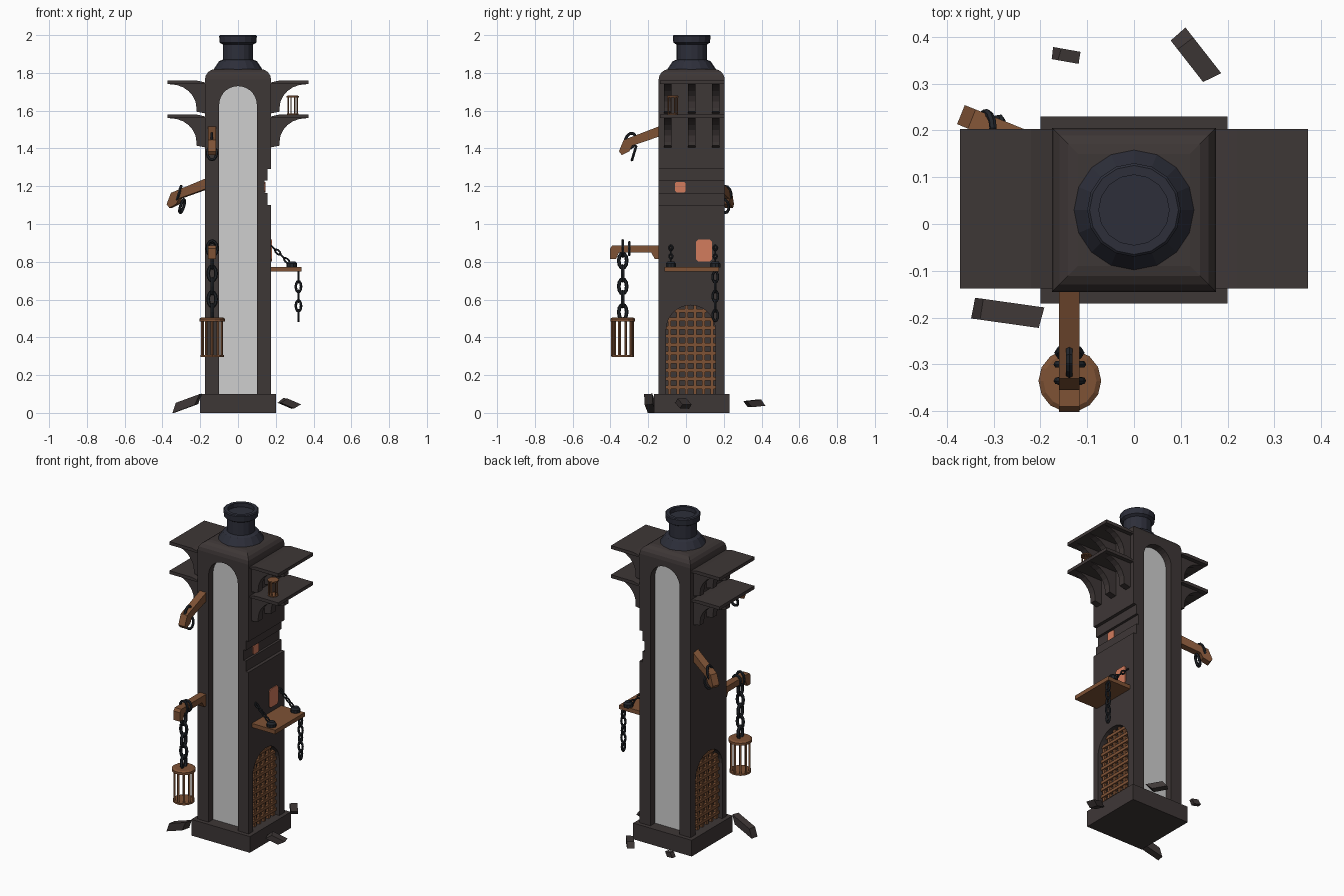
import bpy, bmesh, random
from math import sin, cos, pi, radians, sqrt
from mathutils import Vector, Matrix

random.seed(4)
if bpy.data.objects.get("Cube"):
    bpy.data.objects.remove(bpy.data.objects["Cube"])


def material(name, rgb):
    m = bpy.data.materials.new(name)
    m.use_nodes = True
    m.diffuse_color = (*rgb, 1)
    m.node_tree.nodes["Principled BSDF"].inputs["Base Color"].default_value = (*rgb, 1)
    return m


stone = material("dark stone", (0.048, 0.038, 0.037))
wood = material("brown wood", (0.21, 0.085, 0.036))
iron = material("black iron", (0.016, 0.019, 0.024))
slate = material("blue slate", (0.026, 0.028, 0.042))
glass = material("pale glass", (0.62, 0.62, 0.62))
glow = material("coral window", (0.65, 0.2, 0.11))

CY, HALF = 0.03, 0.175          # tower centre and half width


def finish(bm, name, mat):
    bmesh.ops.recalc_face_normals(bm, faces=bm.faces)
    me = bpy.data.meshes.new(name)
    bm.to_mesh(me)
    bm.free()
    me.materials.append(mat)
    ob = bpy.data.objects.new(name, me)
    bpy.context.collection.objects.link(ob)
    return ob


def add_box(bm, lo, hi):
    lo, hi = Vector(lo), Vector(hi)
    mat = Matrix.Translation((lo + hi) / 2) @ Matrix.Diagonal((*(hi - lo), 1))
    return bmesh.ops.create_cube(bm, size=1, matrix=mat)


def box(name, lo, hi, mat):
    bm = bmesh.new()
    add_box(bm, lo, hi)
    return finish(bm, name, mat)


def prism(name, pts, axis, a, b, mat, xform=Matrix()):
    """Extrude a (u, z) outline along x or y from a to b."""
    bm = bmesh.new()
    put = (lambda u, z, t: (t, u, z)) if axis == "x" else (lambda u, z, t: (u, t, z))
    ends = [[bm.verts.new(put(u, z, t)) for u, z in pts] for t in (a, b)]
    for ring in ends:
        bm.faces.new(ring)
    n = len(pts)
    for i in range(n):
        j = (i + 1) % n
        bm.faces.new((ends[0][i], ends[0][j], ends[1][j], ends[1][i]))
    bm.transform(xform)
    return finish(bm, name, mat)


def arch(centre, half, z0, z1, n=14):
    spring = z1 - half
    curve = [(centre + half * cos(pi * i / n), spring + half * sin(pi * i / n)) for i in range(n + 1)]
    return [(centre + half, z0)] + curve + [(centre - half, z0)]


def lathe(bm, profile, centre, sides):
    rings = [[bm.verts.new((centre[0] + r * cos(2 * pi * k / sides),
                            centre[1] + r * sin(2 * pi * k / sides), z))
              for k in range(sides)] for r, z in profile]
    for lo, hi in zip(rings, rings[1:]):
        for k in range(sides):
            j = (k + 1) % sides
            bm.faces.new((lo[k], lo[j], hi[j], hi[k]))
    bm.faces.new(rings[0])
    bm.faces.new(rings[-1])


def add_link(bm, centre, along, twist, length, width, wire=0.008):
    """One oval chain link whose long axis follows a direction."""
    turn = Vector(along).to_track_quat("Z", "Y").to_matrix().to_4x4()
    xf = Matrix.Translation(centre) @ turn @ Matrix.Rotation(twist, 4, "Z")
    n, m = 12, 6
    rings = []
    for i in range(n):
        a = 2 * pi * i / n
        ring = []
        for k in range(m):
            b = 2 * pi * k / m
            d = wire * cos(b)
            ring.append(bm.verts.new(xf @ Vector(((width / 2 - wire + d) * cos(a), wire * sin(b),
                                                  (length / 2 - wire + d) * sin(a)))))
        rings.append(ring)
    for i in range(n):
        p, q = rings[i], rings[(i + 1) % n]
        for k in range(m):
            j = (k + 1) % m
            bm.faces.new((p[k], p[j], q[j], q[k]))


def chain(name, start, end, count, width, wire, twist=0):
    start, end = Vector(start), Vector(end)
    step = (end - start) / count
    bm = bmesh.new()
    for i in range(count):
        add_link(bm, start + step * (i + 0.5), step, twist + i * pi / 2,
                 step.length + wire * 3, width, wire)
    return finish(bm, name, iron)


# Tower body with a rounded top
bm = bmesh.new()
add_box(bm, (-HALF, CY - HALF, 0.05), (HALF, CY + HALF, 1.82))
top = [e for e in bm.edges if all(v.co.z > 1.8 for v in e.verts)]
bmesh.ops.bevel(bm, geom=top, offset=0.055, segments=4, profile=0.5, affect="EDGES")
body = finish(bm, "tower_body", stone)

# Openings: arched window recesses, gate recesses, worn courses
cutters = [box("cut_course", (0.155, -1, 1.10), (1, 1, 1.29), stone),
           box("cut_course_deep", (0.14, -1, 1.165), (1, 1, 1.23), stone)]
for s in (-1, 1):
    cutters.append(prism("cut_window", arch(0, 0.1, 0.1, 1.73), "y", CY + s * 0.125, CY + s * 0.3, stone))
    cutters.append(prism("cut_gate", arch(CY - 0.005, 0.13, 0.1, 0.57), "x", s * 0.13, s * 0.3, stone))
bpy.context.view_layer.objects.active = body
for c in cutters:
    mod = body.modifiers.new("cut", "BOOLEAN")
    mod.object, mod.solver = c, "EXACT"
    bpy.ops.object.modifier_apply(modifier=mod.name)
    bpy.data.objects.remove(c)

box("base_plinth", (-0.2, CY - 0.2, 0), (0.2, CY + 0.2, 0.1), stone)

# Tall glass panes and gate lattices
for s, side in ((-1, "front"), (1, "back")):
    prism(side + "_glass", arch(0, 0.1, 0.1, 1.73), "y", CY + s * 0.12, CY + s * 0.13, glass)
for s, side in ((-1, "right"), (1, "left")):
    bm = bmesh.new()
    c, w, spring = CY - 0.005, 0.13, 0.44
    for i in range(6):
        u = (i - 2.5) * 0.045
        z1 = spring + sqrt(w * w - u * u)
        add_box(bm, (s * 0.142 - 0.008, c + u - 0.009, 0.1), (s * 0.142 + 0.008, c + u + 0.009, z1))
    for i in range(10):
        z = 0.135 + i * 0.045
        h = w if z < spring else sqrt(max(w * w - (z - spring) ** 2, 0))
        add_box(bm, (s * 0.147 - 0.008, c - h, z - 0.009), (s * 0.147 + 0.008, c + h, z + 0.009))
    finish(bm, side + "_gate_lattice", wood)

# Side ledges on three curved brackets each
for s, side in ((-1, "right"), (1, "left")):
    for z, level in ((1.76, "upper"), (1.58, "lower")):
        slab = [(0.17, z - 0.02), (0.372, z - 0.02), (0.372, z), (0.22, z), (0.17, z - 0.012)]
        prism(f"{side}_{level}_ledge", [(s * x, h) for x, h in slab], "y", CY - 0.168, CY + 0.173, stone)
        t = z - 0.02
        sweep = [(0.36 - 0.14 * sin(a), t - 0.125 + 0.125 * cos(a)) for a in (pi / 12 * i for i in range(7))]
        outline = [(0.17, t)] + sweep + [(0.22, t - 0.115 - 0.03), (0.17, t - 0.155)]
        for i in (-1, 0, 1):
            y = CY + i * 0.127
            prism(f"{side}_{level}_bracket", [(s * x, h) for x, h in outline], "y", y - 0.02, y + 0.02, stone)

# Chimney
bm = bmesh.new()
lathe(bm, [(0.128, 1.8), (0.128, 1.82), (0.1, 1.862), (0.08, 1.87), (0.08, 1.95), (0.097, 1.96),
           (0.1, 1.995), (0.095, 2.0), (0.075, 2.0), (0.075, 1.975)], (0, CY), 16)
finish(bm, "chimney", slate)


# Glowing windows with clipped corners
def clipped(c, z, w, h, k):
    return [(c - w + k, z - h), (c + w - k, z - h), (c + w, z - h + k), (c + w, z + h - k),
            (c + w - k, z + h), (c - w + k, z + h), (c - w, z + h - k), (c - w, z - h + k)]


prism("large_glow_window", clipped(0.095, 0.86, 0.043, 0.058, 0.012), "x", 0.172, 0.18, glow)
prism("small_glow_window", clipped(-0.03, 1.195, 0.028, 0.028, 0.008), "x", 0.138, 0.146, glow)


# Wooden arms that stick out of the walls
def arm(name, outline, origin, angle):
    xf = Matrix.Translation((*origin, 0)) @ Matrix.Rotation(radians(angle), 4, "Z")
    prism(name, outline, "y", -0.022, 0.022, wood, xf)
    return xf


level_arm = [(-0.01, 0.887), (0.245, 0.887), (0.257, 0.87), (0.257, 0.815), (0.225, 0.815),
             (0.21, 0.85), (0.04, 0.85), (0.02, 0.815), (-0.01, 0.815)]
droop_arm = [(-0.01, 0.05), (0.185, -0.025), (0.21, -0.085), (0.195, -0.105),
             (0.155, -0.085), (0.14, -0.055), (-0.01, -0.005)]
arm("lantern_arm", level_arm, (-0.138, CY - HALF), -90)
for name, origin, angle, z in (("front_upper_arm", (-0.138, CY - HALF), -90, 1.47),
                               ("right_side_arm", (-HALF, 0.155), 158, 1.19)):
    xf = arm(name, [(r, h + z) for r, h in droop_arm], origin, angle)
    turn = xf.to_3x3()
    bm = bmesh.new()
    add_link(bm, xf @ Vector((0.15, 0, z - 0.03)), turn @ Vector((-0.35, 0, 1)), pi / 2 if angle < 0 else 0.4,
             0.1, 0.07)
    add_link(bm, xf @ Vector((0.13, 0, z - 0.095)), turn @ Vector((-0.3, 0, 1)), 0, 0.09, 0.065)
    finish(bm, name + "_rings", iron)


# Slatted lanterns
def lantern(name, x, y, z0, z1, r, slats=10):
    bm = bmesh.new()
    t = r * 0.2
    lathe(bm, [(r * 0.92, z0), (r * 0.92, z0 + t * 0.8)], (x, y), 14)
    lathe(bm, [(r, z1 - t * 1.6), (r, z1 - t * 0.5), (r * 0.85, z1)], (x, y), 14)
    for i in range(slats):
        a = 2 * pi * (i + 0.5) / slats
        lathe(bm, [(t * 0.55, z0 + t * 0.5), (t * 0.55, z1 - t)],
              (x + r * 0.8 * cos(a), y + r * 0.8 * sin(a)), 4)
    finish(bm, name, wood)


lantern("hanging_lantern", -0.137, -0.335, 0.295, 0.505, 0.067)
lantern("ledge_lantern", 0.29, -0.07, 1.58, 1.68, 0.032, 8)
chain("lantern_chain", (-0.137, -0.335, 0.84), (-0.137, -0.335, 0.5), 5, 0.062, 0.01, pi / 2)
bm = bmesh.new()
add_link(bm, (-0.137, -0.335, 0.87), (0, 0, 1), 0, 0.1, 0.07)
add_link(bm, (-0.137, -0.3, 0.87), (0, 0, 1), 0, 0.08, 0.07)
finish(bm, "lantern_arm_rings", iron)

# Shelf held by chains
box("side_shelf", (0.17, -0.115, 0.748), (0.335, 0.175, 0.773), wood)
for y in (-0.08, 0.155):
    chain("shelf_chain", (0.175, y, 0.885), (0.27, y, 0.795), 4, 0.028, 0.005)
    bm = bmesh.new()
    lathe(bm, [(0.028, 0.77), (0.028, 0.79), (0.018, 0.802)], (0.285, y), 10)
    finish(bm, "shelf_bolt", iron)
chain("shelf_loose_chain", (0.32, 0.155, 0.745), (0.32, 0.155, 0.49), 5, 0.042, 0.007, pi / 2)

# Fallen stone chunks
for centre, size, yaw, tilt in (((-0.27, -0.19, 0.05), (0.13, 0.045, 0.045), -8, -20),
                                ((0.13, 0.36, 0.05), (0.09, 0.042, 0.035), -52, 5),
                                ((0.27, -0.015, 0.05), (0.085, 0.05, 0.035), 20, 22),
                                ((-0.145, 0.36, 0.05), (0.045, 0.026, 0.03), -10, 8)):
    bm = bmesh.new()
    bmesh.ops.create_cube(bm, size=1)
    for v in bm.verts:
        v.co.x += v.co.z * 0.3 + random.uniform(-0.06, 0.06)
    bm.transform(Matrix.Translation(centre) @ Matrix.Rotation(radians(yaw), 4, "Z")
                 @ Matrix.Rotation(radians(tilt), 4, "Y") @ Matrix.Diagonal((*size, 1)))
    finish(bm, "stone_chunk", stone)
